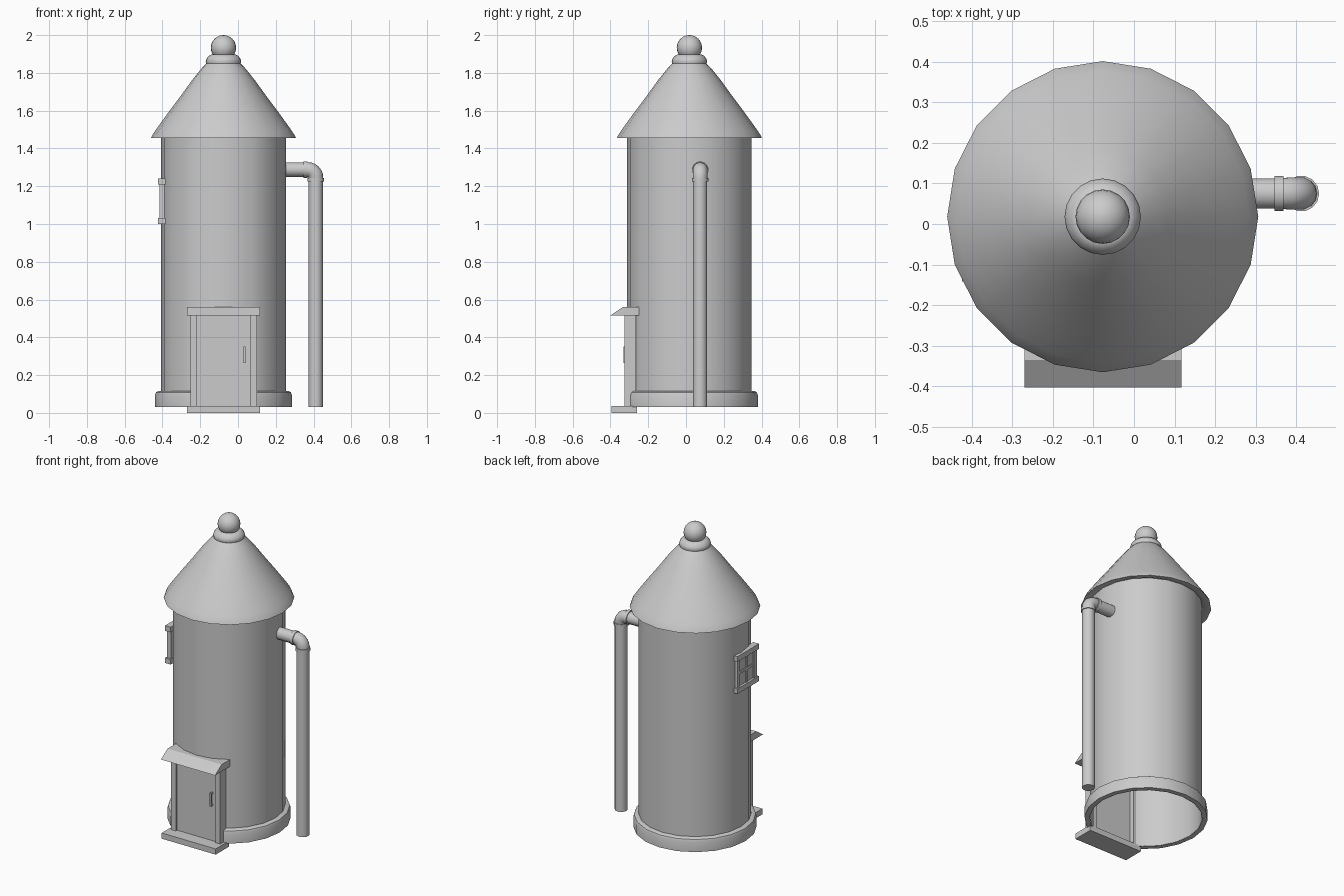
import bpy, bmesh, math
from mathutils import Vector

if "Cube" in bpy.data.objects:
    bpy.data.objects.remove(bpy.data.objects["Cube"])

CX, CY = -0.077, 0.018      # tower axis
DL, DR = -0.235, 0.083      # door post centre lines
SIDES = 20


def finish(name, bm, smooth=True, fix=True):
    if fix:
        bmesh.ops.recalc_face_normals(bm, faces=bm.faces)
    me = bpy.data.meshes.new(name)
    bm.to_mesh(me)
    bm.free()
    ob = bpy.data.objects.new(name, me)
    bpy.context.collection.objects.link(ob)
    if smooth:
        bpy.ops.object.select_all(action='DESELECT')
        ob.select_set(True)
        bpy.context.view_layer.objects.active = ob
        bpy.ops.object.shade_smooth_by_angle(angle=math.radians(35))
    return ob


def skin(bm, rings, closed=False):
    n = len(rings[0])
    pairs = list(zip(rings, rings[1:]))
    if closed:
        pairs.append((rings[-1], rings[0]))
    for a, b in pairs:
        for i in range(n):
            j = (i + 1) % n
            bm.faces.new((a[i], a[j], b[j], b[i]))


def lathe(profile, closed=False):
    bm = bmesh.new()
    rings = []
    for r, z in profile:
        rings.append([bm.verts.new((CX + r * math.cos(2 * math.pi * i / SIDES),
                                    CY + r * math.sin(2 * math.pi * i / SIDES), z))
                      for i in range(SIDES)])
    skin(bm, rings, closed)
    return bm


def cut_doorway(bm, top):
    planes = [((DL, 0, 0), (1, 0, 0)), ((DR, 0, 0), (1, 0, 0)), ((0, 0, top), (0, 0, 1))]
    for co, no in planes:
        geom = bm.verts[:] + bm.edges[:] + bm.faces[:]
        bmesh.ops.bisect_plane(bm, geom=geom, plane_co=co, plane_no=no)
    hit = []
    for f in bm.faces:
        c = f.calc_center_median()
        if DL < c.x < DR and c.y < CY and c.z < top:
            hit.append(f)
    bmesh.ops.delete(bm, geom=hit, context='FACES')


def box(name, x, y, z):
    bm = bmesh.new()
    bmesh.ops.create_cube(bm, size=1)
    for v in bm.verts:
        v.co = Vector([(a + b) / 2 + c * (b - a) for (a, b), c in zip((x, y, z), v.co)])
    return finish(name, bm, False)


# Tower wall, an open shell with a doorway
bm = lathe([(0.33, 0.03), (0.33, 1.47)])
cut_doorway(bm, 0.53)
finish("tower_wall", bm)

# Base ring
bm = lathe([(0.331, 0.03), (0.362, 0.03), (0.362, 0.095), (0.357, 0.109),
            (0.345, 0.116), (0.331, 0.116)])
cut_doorway(bm, 0.2)
finish("base_ring", bm)

# Bell-shaped roof with its eave lip
finish("roof", lathe([(0.33, 1.468), (0.36, 1.456), (0.383, 1.456), (0.378, 1.468),
                      (0.36, 1.496), (0.33, 1.538), (0.285, 1.6), (0.225, 1.68),
                      (0.165, 1.763), (0.115, 1.825), (0.085, 1.855)]))

# Collar and ball on top
finish("roof_collar", lathe([(0.08, 1.843), (0.091, 1.85), (0.094, 1.862), (0.09, 1.875),
                             (0.078, 1.89), (0.065, 1.897), (0.03, 1.897)]))
bm = bmesh.new()
bmesh.ops.create_uvsphere(bm, u_segments=20, v_segments=12, radius=0.067)
bmesh.ops.translate(bm, verts=bm.verts, vec=(CX, CY, 1.933))
finish("roof_ball", bm)

# Drain pipe: straight run, flange, elbow, flange, downpipe
path = [(0.235, 1.288, 0, 0.038), (0.346, 1.288, 0, 0.038), (0.346, 1.288, 0, 0.044),
        (0.368, 1.288, 0, 0.044), (0.368, 1.288, 0, 0.039)]
for k in range(1, 6):
    a = math.radians(15 * k)
    path.append((0.368 + 0.044 * math.sin(a), 1.244 + 0.044 * math.cos(a), a, 0.04))
h = math.pi / 2
path += [(0.412, 1.244, h, 0.039), (0.412, 1.244, h, 0.044), (0.412, 1.225, h, 0.044),
         (0.412, 1.225, h, 0.038), (0.412, 0.03, h, 0.038)]
bm = bmesh.new()
rings = []
for x, z, a, r in path:
    ring = []
    for i in range(14):
        t = 2 * math.pi * i / 14
        u = r * math.cos(t)
        ring.append(bm.verts.new((x + u * math.sin(a), 0.075 + r * math.sin(t),
                                  z + u * math.cos(a))))
    rings.append(ring)
skin(bm, rings)
bm.faces.new(rings[0])
bm.faces.new(rings[-1])
finish("drain_pipe", bm)

# Door, posts and step
box("door", (-0.225, 0.07), (-0.312, -0.295), (0.035, 0.52))
for side, x in (("left", DL), ("right", DR)):
    box("door_post_" + side, (x - 0.017, x + 0.017), (-0.325, -0.265), (0.035, 0.52))
box("door_step", (-0.27, 0.117), (-0.395, -0.26), (0.0, 0.037))

# Canopy over the door, with a sloped front
bm = bmesh.new()
sec = [(-0.402, 0.515), (-0.335, 0.56), (-0.25, 0.56), (-0.25, 0.515)]
ends = [[bm.verts.new((x, y, z)) for y, z in sec] for x in (-0.27, 0.117)]
skin(bm, ends)
for e in ends:
    bm.faces.new(e)
finish("door_canopy", bm, False)

# Door handle
box("handle_grip", (0.029, 0.039), (-0.331, -0.324), (0.265, 0.352))
for n, z in (("lower", 0.265), ("upper", 0.342)):
    box("handle_mount_" + n, (0.029, 0.039), (-0.325, -0.31), (z, z + 0.01))

# Window on the left side
WY = -0.032
box("window_sill", (-0.423, -0.383), (WY - 0.11, WY + 0.11), (1.0, 1.033))
box("window_head", (-0.423, -0.383), (WY - 0.11, WY + 0.11), (1.208, 1.242))
for n, s in (("front", -1), ("back", 1)):
    y = WY + s * 0.085
    box("window_jamb_" + n, (-0.415, -0.388), (y - 0.015, y + 0.015), (1.03, 1.21))
box("window_pane", (-0.408, -0.39), (WY - 0.08, WY + 0.08), (1.03, 1.21))
box("window_bar_upright", (-0.413, -0.4), (WY - 0.008, WY + 0.008), (1.03, 1.21))
box("window_bar_cross", (-0.413, -0.4), (WY - 0.08, WY + 0.08), (1.112, 1.128))
